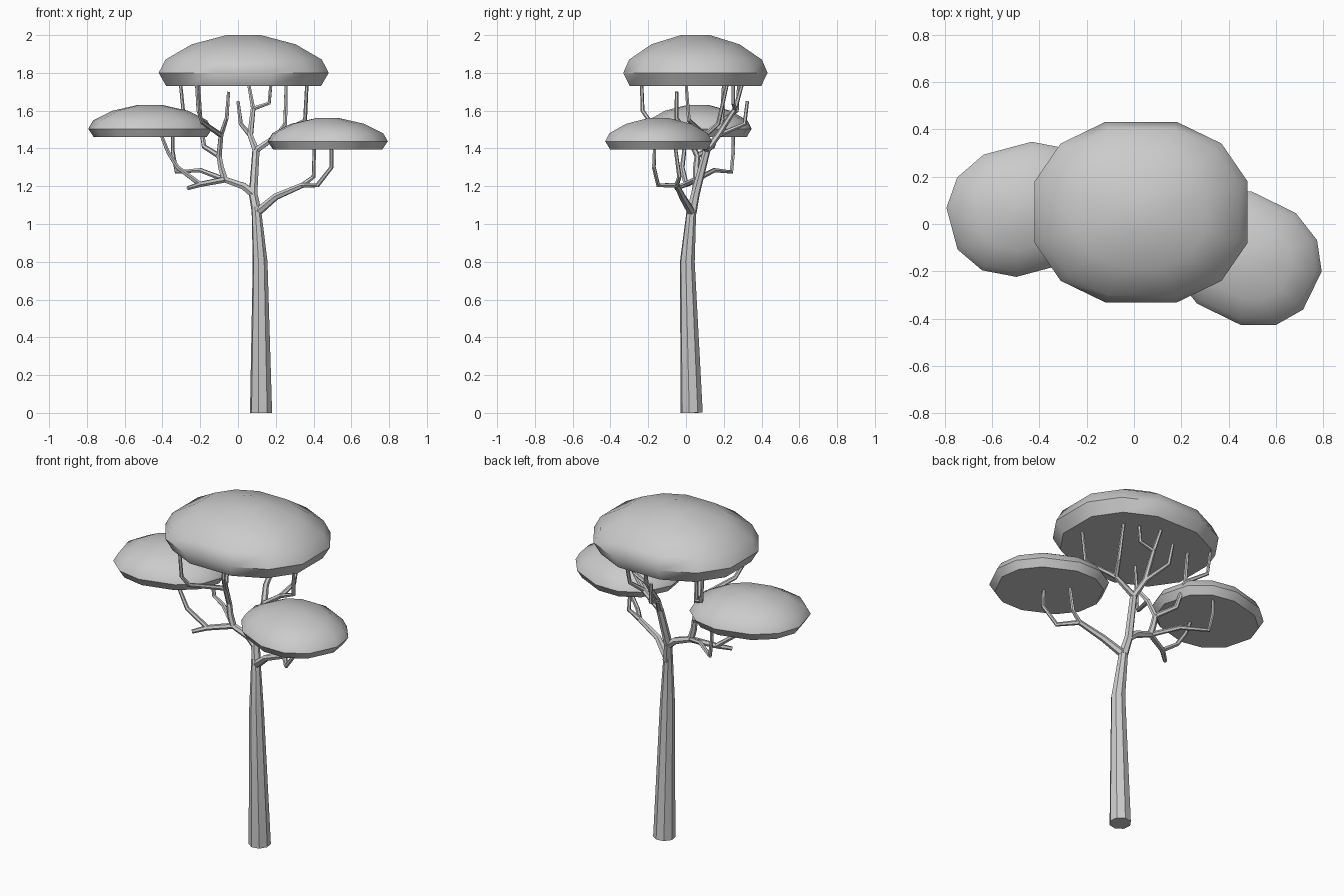
import bpy, bmesh, math
from mathutils import Matrix

cube = bpy.data.objects.get("Cube")
if cube:
    bpy.data.objects.remove(cube, do_unlink=True)

GREY = (0.6, 0.6, 0.6, 1)
grey = bpy.data.materials.new("plain_grey")
grey.use_nodes = True
grey.diffuse_color = GREY
grey.node_tree.nodes["Principled BSDF"].inputs["Base Color"].default_value = GREY


def select_only(ob):
    bpy.ops.object.select_all(action="DESELECT")
    ob.select_set(True)
    bpy.context.view_layer.objects.active = ob


def limb(name, points, start, end, roundness=1, radii=None):
    """Tapered faceted tube through the points."""
    curve = bpy.data.curves.new(name, "CURVE")
    curve.dimensions = "3D"
    curve.bevel_depth = 1
    curve.bevel_resolution = roundness
    curve.use_fill_caps = True
    spline = curve.splines.new("POLY")
    spline.points.add(len(points) - 1)
    for i, p in enumerate(points):
        spline.points[i].co = (*p, 1)
        t = i / (len(points) - 1)
        spline.points[i].radius = radii[i] if radii else start + (end - start) * t
    curve.materials.append(grey)
    ob = bpy.data.objects.new(name, curve)
    bpy.context.collection.objects.link(ob)
    select_only(ob)
    bpy.ops.object.convert(target="MESH")
    bpy.ops.object.shade_smooth_by_angle(angle=math.radians(30))


def canopy(name, centre, size, height, turn):
    """Twelve-sided flat-bottomed dome made of stacked rings."""
    quarter = [(0.45, 0.13), (0.34, 0.29), (0.15, 0.382)]
    half = quarter + [(-x, y) for x, y in reversed(quarter)]
    outline = half + [(-x, -y) for x, y in half]
    rings = [(0, 0.91), (0.26, 1), (0.52, 0.92), (0.82, 0.61), (1, 0.2)]
    bm = bmesh.new()
    loops = [[bm.verts.new((x * s * size, y * s * size, z * height))
              for x, y in outline] for z, s in rings]
    n = len(outline)
    for low, high in zip(loops, loops[1:]):
        for i in range(n):
            j = (i + 1) % n
            bm.faces.new((low[i], low[j], high[j], high[i]))
    bm.faces.new(list(reversed(loops[0])))
    bm.faces.new(loops[-1])
    bm.transform(Matrix.Translation(centre) @ Matrix.Rotation(math.radians(turn), 4, "Z"))
    mesh = bpy.data.meshes.new(name)
    bm.to_mesh(mesh)
    bm.free()
    mesh.materials.append(grey)
    ob = bpy.data.objects.new(name, mesh)
    bpy.context.collection.objects.link(ob)
    select_only(ob)
    bpy.ops.object.shade_smooth_by_angle(angle=math.radians(50))


# Foliage
canopy("top_canopy", (0.03, 0.05, 1.73), 1, 0.27, 0)
canopy("right_canopy", (-0.465, 0.062, 1.46), 0.7, 0.17, 15)
canopy("left_canopy", (0.475, -0.145, 1.395), 0.69, 0.165, -26)

# Shared fork points
fork = (0.1, 0.03, 1.06)
crotch = (0.08, 0.05, 1.16)
crown = (0.095, 0.11, 1.39)
left_fork = (0.34, -0.05, 1.205)
right_fork = (-0.07, 0.055, 1.235)
right_spread = (-0.2, 0.0, 1.21)
inner_fork = (-0.1, 0.06, 1.36)
inner_top = (-0.09, 0.01, 1.47)
back_fork = (-0.2, 0.19, 1.55)
side_fork = (0.21, 0.1, 1.47)
rear_fork = (0.065, 0.17, 1.47)
rear_top = (0.08, 0.26, 1.61)

# Trunk and central stem
limb("trunk", [(0.122, 0.03, 0), (0.117, 0.007, 0.8), (0.099, 0.027, 1.05), (0.095, 0.032, 1.09)],
     0, 0, 2, (0.06, 0.04, 0.027, 0.025))
limb("central_stem", [fork, crotch, crown], 0.027, 0.02)

# Limbs under the left canopy
limb("left_limb", [fork, (0.2, -0.02, 1.145), left_fork], 0.023, 0.015)
limb("left_outer_branch", [left_fork, (0.42, -0.147, 1.205), (0.495, -0.17, 1.3),
                           (0.495, -0.165, 1.43)], 0.014, 0.009)
limb("left_inner_branch", [left_fork, (0.4, -0.035, 1.25), (0.405, -0.06, 1.43)], 0.014, 0.009)

# Limbs under the right canopy
limb("right_limb", [crotch, (0.03, 0.055, 1.2), right_fork, right_spread], 0.023, 0.015)
limb("right_stub", [right_spread, (-0.265, -0.054, 1.19)], 0.015, 0.011)
limb("right_outer_branch", [right_spread, (-0.32, -0.02, 1.3), (-0.37, -0.01, 1.38),
                            (-0.41, -0.01, 1.48)], 0.014, 0.009)
limb("right_back_branch", [right_fork, (-0.2, 0.15, 1.285), (-0.325, 0.24, 1.275),
                           (-0.345, 0.25, 1.38), (-0.345, 0.25, 1.48)], 0.014, 0.009)

# Inner limb rising from the right to the top canopy
limb("inner_limb", [right_fork, (-0.09, 0.055, 1.3), inner_fork, inner_top], 0.019, 0.014)
limb("inner_upright", [inner_top, (-0.06, -0.05, 1.56), (-0.05, -0.05, 1.7)], 0.014, 0.009)
limb("inner_front_branch", [inner_top, (-0.19, -0.19, 1.54), (-0.21, -0.23, 1.6),
                            (-0.22, -0.235, 1.75)], 0.014, 0.009)
limb("inner_back_branch", [inner_fork, (-0.18, 0.14, 1.41), back_fork], 0.015, 0.012)
limb("back_upright", [back_fork, (-0.21, 0.2, 1.75)], 0.012, 0.009)
limb("back_outer_branch", [back_fork, (-0.29, 0.27, 1.6), (-0.305, 0.28, 1.75)], 0.012, 0.009)

# Crown branches to the top canopy
limb("side_limb", [crown, side_fork], 0.018, 0.014)
limb("side_upright", [side_fork, (0.25, 0.17, 1.53), (0.255, 0.22, 1.75)], 0.014, 0.009)
limb("side_outer_branch", [side_fork, (0.355, 0.015, 1.55), (0.365, 0.0, 1.75)], 0.014, 0.009)
limb("rear_limb", [crown, rear_fork, rear_top], 0.019, 0.013)
limb("rear_stub", [rear_fork, (0.015, 0.31, 1.53), (0.0, 0.325, 1.65)], 0.014, 0.009)
limb("rear_upright", [rear_top, (0.055, 0.3, 1.75)], 0.012, 0.009)
limb("rear_side_branch", [rear_top, (0.165, 0.25, 1.64), (0.175, 0.25, 1.75)], 0.012, 0.009)
